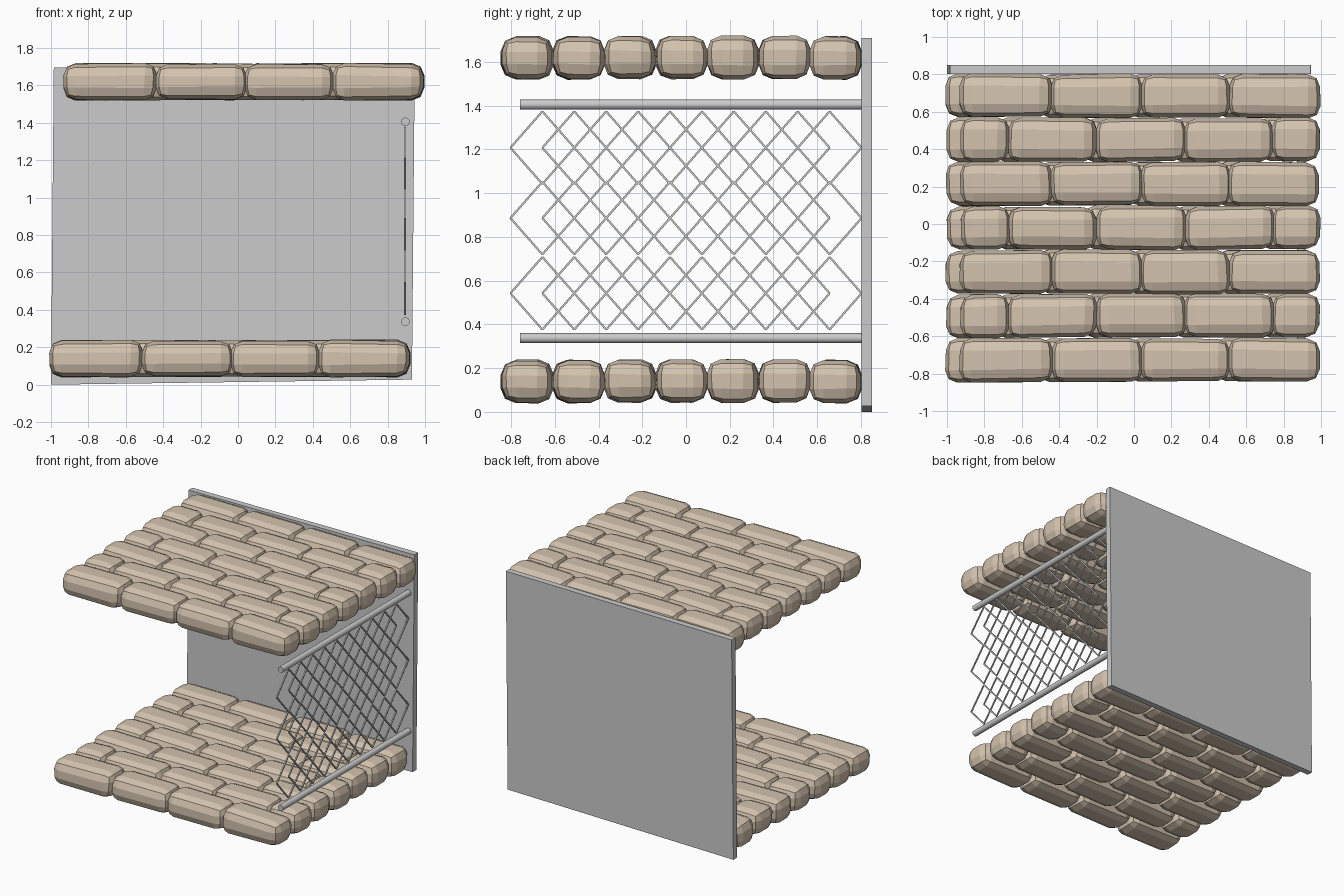
import bpy, bmesh, random
from math import pi
from mathutils import Vector, Matrix

if "Cube" in bpy.data.objects:
    bpy.data.objects.remove(bpy.data.objects["Cube"])

random.seed(4)

def add_object(name, bm, mat=None):
    bmesh.ops.recalc_face_normals(bm, faces=bm.faces)
    me = bpy.data.meshes.new(name)
    bm.to_mesh(me)
    bm.free()
    ob = bpy.data.objects.new(name, me)
    bpy.context.collection.objects.link(ob)
    if mat:
        me.materials.append(mat)
    return ob

tan = bpy.data.materials.new("tan_stone")
tan.diffuse_color = (0.66, 0.55, 0.43, 1)
tan.use_nodes = True
tan.node_tree.nodes["Principled BSDF"].inputs["Base Color"].default_value = tan.diffuse_color

# One rounded, slightly irregular paving stone
def add_stone(bm, x0, x1, y, z):
    tmp = bmesh.new()
    bmesh.ops.create_cube(tmp, size=1)
    for v in tmp.verts:
        j = lambda a: random.uniform(-a, a)
        v.co = Vector(((x0 + x1) / 2 + v.co.x * (x1 - x0 + 0.01) + j(0.008),
                       y + v.co.y * 0.232 + j(0.007),
                       z + v.co.z * 0.192 + j(0.006)))
    bmesh.ops.bevel(tmp, geom=tmp.edges[:], offset=0.066, segments=2,
                    profile=0.5, affect='EDGES')
    me = bpy.data.meshes.new("tmp_stone")
    tmp.to_mesh(me)
    tmp.free()
    bm.from_mesh(me)
    bpy.data.meshes.remove(me)

# Stone layer: seven staggered courses
full = (-0.925, -0.44, 0.04, 0.51, 0.985)
staggered = (-0.92, -0.67, -0.20, 0.275, 0.745, 0.99)
bm = bmesh.new()
for row in range(7):
    joints = staggered if row % 2 else full
    for x0, x1 in zip(joints, joints[1:]):
        add_stone(bm, x0, x1, -0.727 + 0.2355 * row, 1.62)
upper = add_object("upper_stone_layer", bm, tan)

# The lower layer repeats the upper one, shifted left
lower = bpy.data.objects.new("lower_stone_layer", upper.data)
lower.location = (-0.075, 0, -1.48)
bpy.context.collection.objects.link(lower)

# Back wall: slightly skewed panel
bm = bmesh.new()
outline = [(-1, 0), (0.93, 0.027), (0.945, 1.71), (-0.985, 1.695)]
face = bm.faces.new([bm.verts.new((x, 0.803, z)) for x, z in outline])
ext = bmesh.ops.extrude_face_region(bm, geom=[face])
for g in ext["geom"]:
    if isinstance(g, bmesh.types.BMVert):
        g.co.y = 0.85
add_object("back_wall", bm)

# Straight bar between two points
def add_bar(bm, a, b, radius, sides):
    a, b = Vector(a), Vector(b)
    d = b - a
    m = Matrix.Translation((a + b) / 2) @ d.to_track_quat('Z', 'Y').to_matrix().to_4x4()
    bmesh.ops.create_cone(bm, cap_ends=True, segments=sides, radius1=radius,
                          radius2=radius, depth=d.length,
                          matrix=m @ Matrix.Rotation(pi / sides, 4, 'Z'))

# Rails above and below the mesh
for name, z in (("upper_rail", 1.405), ("lower_rail", 0.337)):
    bm = bmesh.new()
    add_bar(bm, (0.895, -0.76, z), (0.895, 0.81, z), 0.023, 16)
    ob = add_object(name, bm)
    for p in ob.data.polygons:
        p.use_smooth = len(p.vertices) == 4

# Wire mesh: overlapping diamonds, ten columns by three rows
bm = bmesh.new()
w, h = 0.146, 0.166
for zc in (1.208, 0.886, 0.542):
    for col in range(10):
        yc = -0.657 + w * col
        tips = [(0.893, yc, zc + h), (0.893, yc + w, zc),
                (0.893, yc, zc - h), (0.893, yc - w, zc)]
        for a, b in zip(tips, tips[1:] + tips[:1]):
            add_bar(bm, a, b, 0.0065, 4)
add_object("wire_mesh", bm)
